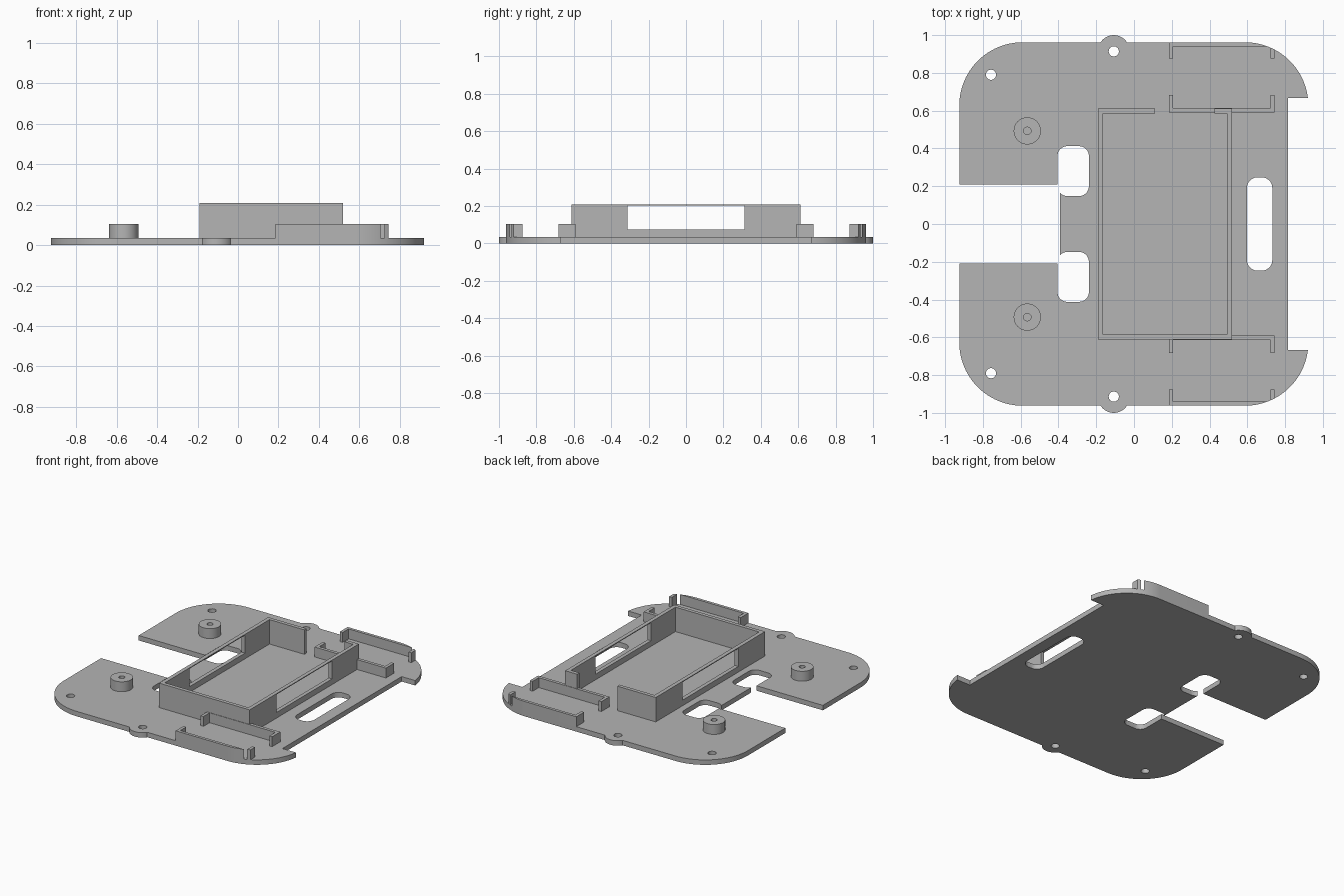
import bpy, bmesh, math

if "Cube" in bpy.data.objects:
    bpy.data.objects.remove(bpy.data.objects["Cube"])

grey = bpy.data.materials.new("plain grey")
grey.diffuse_color = (0.46, 0.46, 0.46, 1)
grey.use_nodes = True
grey.node_tree.nodes["Principled BSDF"].inputs["Base Color"].default_value = grey.diffuse_color

T = 0.035      # plate thickness
LOW = 0.105    # height of rails and bosses
TALL = 0.208   # height of the box


def prism(name, pts, z0, z1):
    """Extrude a closed outline from z0 to z1."""
    bm = bmesh.new()
    face = bm.faces.new([bm.verts.new((x, y, z0)) for x, y in pts])
    ext = bmesh.ops.extrude_face_region(bm, geom=[face])
    for v in ext["geom"]:
        if isinstance(v, bmesh.types.BMVert):
            v.co.z = z1
    bmesh.ops.recalc_face_normals(bm, faces=bm.faces)
    me = bpy.data.meshes.new(name)
    bm.to_mesh(me)
    bm.free()
    me.materials.append(grey)
    ob = bpy.data.objects.new(name, me)
    bpy.context.collection.objects.link(ob)
    return ob


def rounded(x0, x1, y0, y1, r, n=16):
    pts = []
    for i, (cx, cy) in enumerate([(x1 - r, y1 - r), (x0 + r, y1 - r),
                                  (x0 + r, y0 + r), (x1 - r, y0 + r)]):
        for k in range(n + 1):
            a = (i + k / n) * math.pi / 2
            pts.append((cx + r * math.cos(a), cy + r * math.sin(a)))
    return pts


def circle(cx, cy, r, n=40):
    return [(cx + r * math.cos(2 * math.pi * k / n),
             cy + r * math.sin(2 * math.pi * k / n)) for k in range(n)]


def rect(x0, x1, y0, y1):
    y0, y1 = min(y0, y1), max(y0, y1)
    return [(x0, y0), (x1, y0), (x1, y1), (x0, y1)]


def combine(ob, tool, op="DIFFERENCE"):
    """Apply one boolean and remove the tool object."""
    mod = ob.modifiers.new("bool", "BOOLEAN")
    mod.operation, mod.object, mod.solver = op, tool, "EXACT"
    bpy.context.view_layer.objects.active = ob
    bpy.ops.object.modifier_apply(modifier=mod.name)
    bpy.data.objects.remove(tool)


def cut(ob, pts, z0=-0.5, z1=0.5):
    combine(ob, prism("cutter", pts, z0, z1))


def smooth(ob):
    bpy.ops.object.select_all(action="DESELECT")
    ob.select_set(True)
    bpy.context.view_layer.objects.active = ob
    bpy.ops.object.shade_smooth_by_angle(angle=math.radians(30))


OUTLINE = rounded(-0.925, 0.923, -0.962, 0.962, 0.335, 24)

# Base plate with round ears, notches, slots and screw holes
plate = prism("base_plate", OUTLINE, 0, T)
for s in (1, -1):
    combine(plate, prism("ear", circle(-0.107, s * 0.917, 0.083), 0, T), "UNION")
cut(plate, rect(-1.1, -0.393, -0.21, 0.21))
cut(plate, rect(0.815, 1.1, -0.667, 0.667))
cut(plate, rounded(0.598, 0.732, -0.247, 0.247, 0.056))
for s in (1, -1):
    y0, y1 = sorted((s * 0.148, s * 0.412))
    cut(plate, rounded(-0.405, -0.239, y0, y1, 0.052))
    cut(plate, circle(-0.107, s * 0.914, 0.027, 24))
    cut(plate, circle(-0.757, s * 0.79, 0.027, 24))
smooth(plate)

# Open-topped box with a window in both long walls and a gap in the back wall
box = prism("box_walls", rect(-0.191, 0.519, -0.611, 0.611), T, TALL)
cut(box, rect(-0.163, 0.492, -0.585, 0.585))
cut(box, rect(-0.4, 0.7, -0.312, 0.312), 0.075, 0.202)
cut(box, rect(0.11, 0.425, 0.55, 0.65))

for s, side in ((1, "back"), (-1, "front")):
    # Hollow screw bosses
    boss = prism(side + "_boss", circle(-0.565, s * 0.493, 0.072), T, LOW)
    cut(boss, circle(-0.565, s * 0.493, 0.02, 20))
    smooth(boss)

    # Inner rail with two end stubs
    prism(side + "_inner_rail", [(x, s * y) for x, y in [
        (0.185, 0.591), (0.745, 0.591), (0.745, 0.682), (0.723, 0.682),
        (0.723, 0.614), (0.207, 0.614), (0.207, 0.682), (0.185, 0.682)]], T, LOW)

    # Outer rail with one stub, trimmed to the rounded plate edge
    rail = prism(side + "_outer_rail", [(x, s * y) for x, y in [
        (0.185, 0.875), (0.207, 0.875), (0.207, 0.941), (0.745, 0.941),
        (0.745, 0.99), (0.185, 0.99)]], T, LOW)
    combine(rail, prism("trim", OUTLINE, -0.1, 0.3), "INTERSECT")
    smooth(rail)

    # Separate end stub beside the outer rail
    stub = prism(side + "_outer_stub", rect(0.723, 0.745, s * 0.875, s * 0.96), T, LOW)
    combine(stub, prism("trim", OUTLINE, -0.1, 0.3), "INTERSECT")
